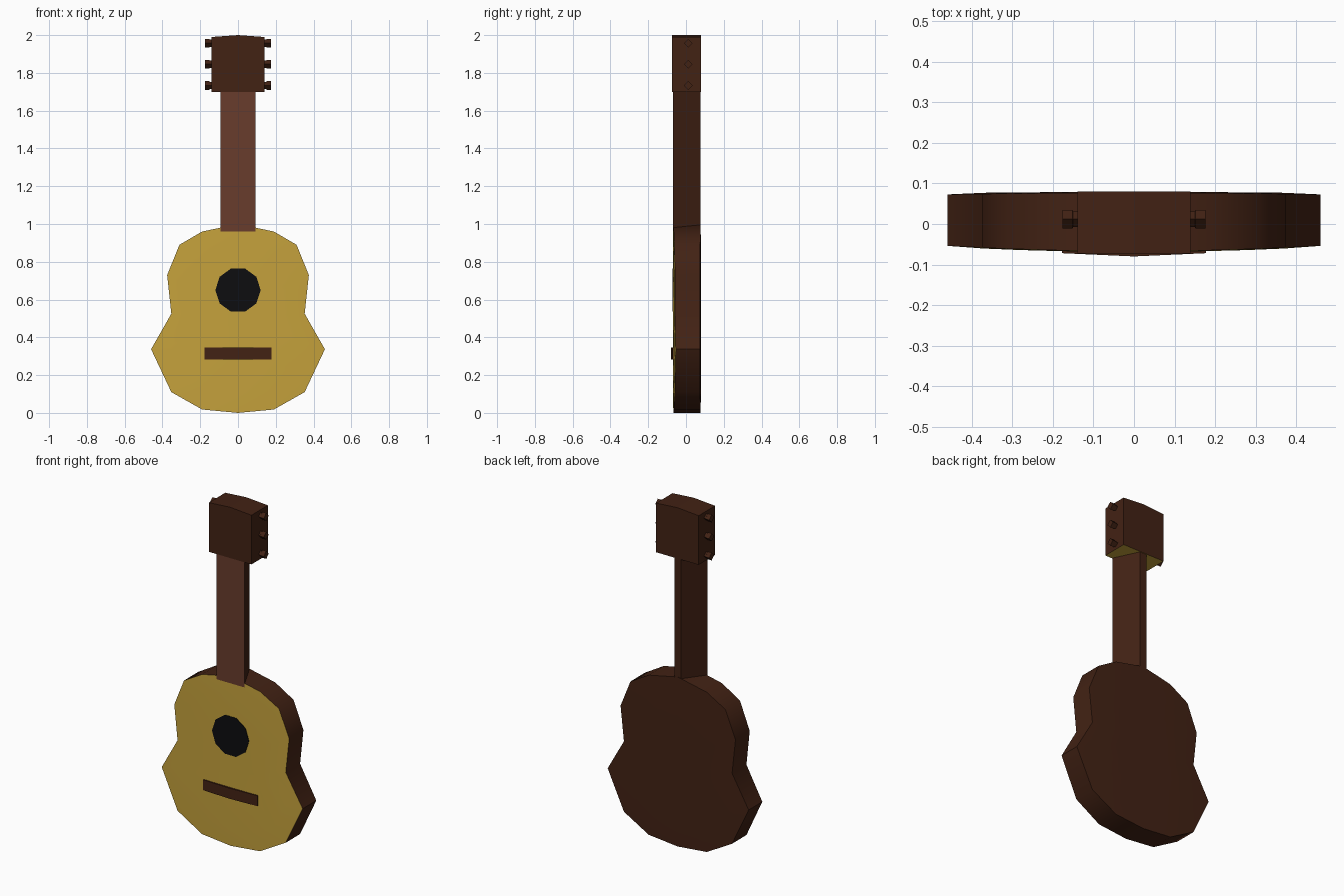
import bpy, bmesh, math

if "Cube" in bpy.data.objects:
    bpy.data.objects.remove(bpy.data.objects["Cube"])

def mat(name, col):
    m = bpy.data.materials.new(name)
    m.diffuse_color = (*col, 1)
    m.use_nodes = True
    m.node_tree.nodes["Principled BSDF"].inputs["Base Color"].default_value = m.diffuse_color
    return m

YELLOW = mat("spruce", (0.56, 0.36, 0.045))
DARK = mat("dark_wood", (0.055, 0.016, 0.007))
BROWN = mat("fretboard_wood", (0.14, 0.045, 0.025))
BLACK = mat("black", (0.004, 0.004, 0.005))

def finish(name, bm, mats, pick=None, smooth=None):
    """Turn a bmesh into an object; pick(normal) returns the material index."""
    bmesh.ops.recalc_face_normals(bm, faces=bm.faces)
    bm.normal_update()
    for f in bm.faces:
        f.material_index = pick(f.normal) if pick else 0
    me = bpy.data.meshes.new(name)
    bm.to_mesh(me)
    bm.free()
    ob = bpy.data.objects.new(name, me)
    bpy.context.collection.objects.link(ob)
    for m in mats:
        me.materials.append(m)
    if smooth:
        bpy.ops.object.select_all(action='DESELECT')
        bpy.context.view_layer.objects.active = ob
        ob.select_set(True)
        bpy.ops.object.shade_smooth_by_angle(angle=math.radians(smooth))
    return ob

def loft(rings):
    """Skin a list of equal-length closed rings and cap both ends."""
    bm = bmesh.new()
    vs = [[bm.verts.new(p) for p in r] for r in rings]
    n = len(vs[0])
    for a, b in zip(vs, vs[1:]):
        for i in range(n):
            j = (i + 1) % n
            bm.faces.new((a[i], a[j], b[j], b[i]))
    bm.faces.new(vs[0])
    bm.faces.new(vs[-1])
    return bm

# body: mirrored waisted outline, slightly domed front and back
half = [(0.19, 0.96), (0.31, 0.89), (0.375, 0.73), (0.353, 0.525),
        (0.46, 0.337), (0.353, 0.11), (0.19, 0.018)]
outline = [(0, 1.0)] + half + [(0, 0)] + [(-x, z) for x, z in reversed(half)]

def body_ring(scale, y0, dome):
    return [(x * scale, y0 + dome * (x * scale / 0.46) ** 2, 0.5 + (z - 0.5) * scale)
            for x, z in outline]

rings = [body_ring(0.35, -0.069, 0.015), body_ring(0.8, -0.069, 0.013),
         body_ring(1, -0.067, 0.013), body_ring(1, 0.077, -0.004),
         body_ring(0.8, 0.079, -0.003), body_ring(0.35, 0.079, 0)]
finish("body", loft(rings), [DARK, YELLOW], lambda n: 1 if n.y < -0.75 else 0, 40)

# sound hole: ten-sided disc
hole = [(0.12 * math.cos(math.radians(36 * i)), 0.65 + 0.12 * math.sin(math.radians(36 * i)))
        for i in range(10)]
finish("sound_hole", loft([[(x, y, z) for x, z in hole] for y in (-0.0715, -0.06)]), [BLACK])

# bridge: gently bowed bar
bow = [(-0.178, -0.072), (0, -0.08), (0.178, -0.072), (0.178, -0.055), (-0.178, -0.055)]
finish("bridge", loft([[(x, y, z) for x, y in bow] for z in (0.283, 0.345)]), [DARK])

# neck: trapezoid section, wide at the front
section = [(-0.092, -0.07), (0.092, -0.07), (0.022, 0.076), (-0.022, 0.076)]
finish("neck", loft([[(x, y, z) for x, y in section] for z in (0.96, 1.71)]),
       [DARK, BROWN], lambda n: 1 if n.y < -0.9 else 0)

# headstock: block with a slightly peaked top and pale underside
head = [(-0.139, 1.7), (0.139, 1.7), (0.139, 1.99), (0, 2.0), (-0.139, 1.99)]
finish("headstock", loft([[(x, y, z) for x, z in head] for y in (-0.073, 0.08)]),
       [DARK, YELLOW], lambda n: 1 if n.z < -0.9 else 0)

# tuning pegs: diamond section, thicker at the tip
for side, label in ((1, "right"), (-1, "left")):
    for k, z in enumerate((1.733, 1.846, 1.957)):
        prof = [(0.12, 0.019), (0.15, 0.019), (0.152, 0.023), (0.176, 0.023)]
        rings = [[(side * x, 0.012 + r * math.cos(a * math.pi / 2), z + r * math.sin(a * math.pi / 2))
                  for a in range(4)] for x, r in prof]
        finish(f"tuning_peg_{label}_{k + 1}", loft(rings), [DARK])
